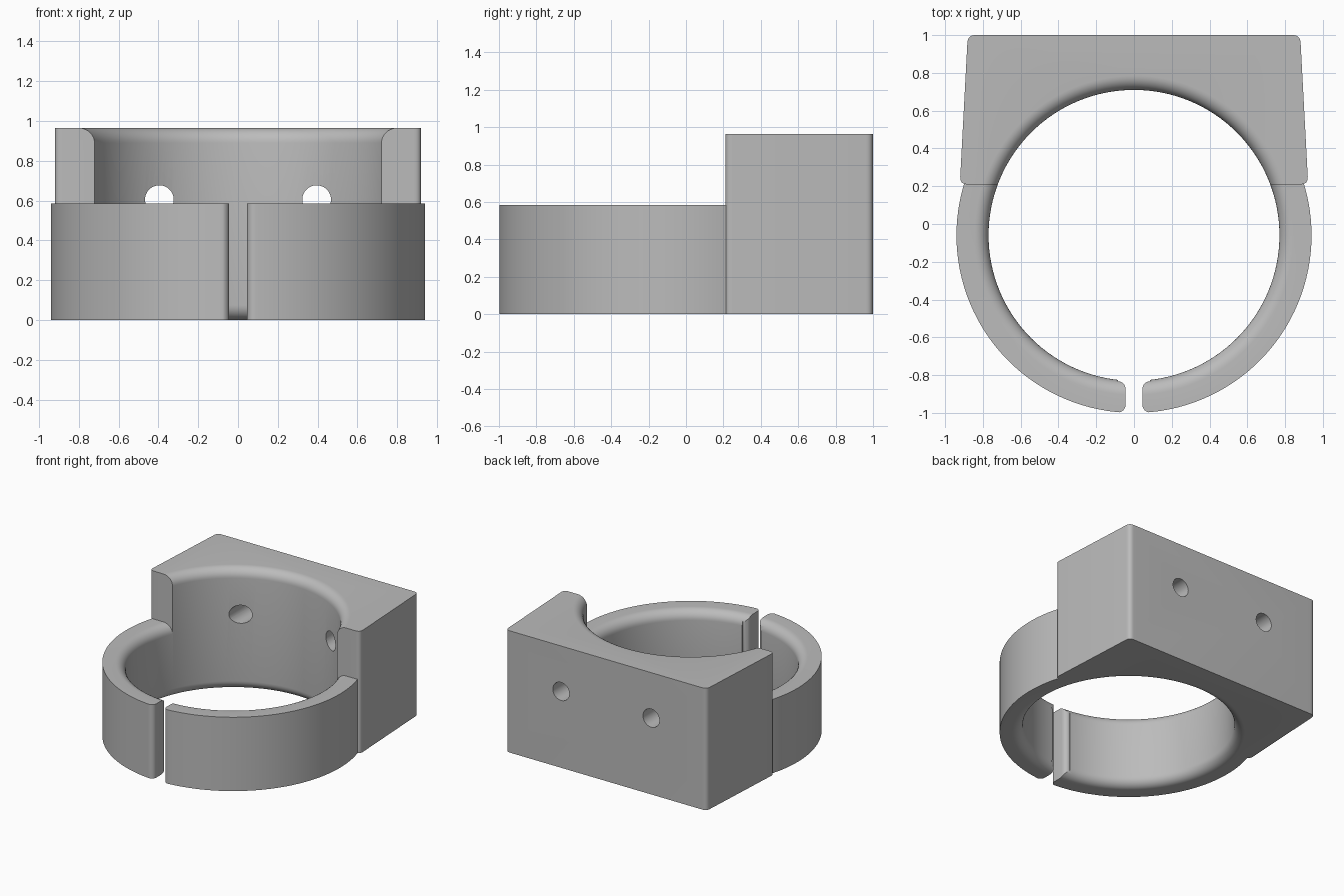
import bpy, bmesh
from math import sin, cos, pi
from mathutils import Vector

if "Cube" in bpy.data.objects:
    bpy.data.objects.remove(bpy.data.objects["Cube"])

CY = -0.06                 # y of the bore axis
R_IN, R_OUT = 0.77, 0.94
FILLET = 0.075
RING_H, BLOCK_H = 0.585, 0.965
SPLIT_Y = 0.21             # front face of the block
SEG = 128

grey = bpy.data.materials.new("plain grey")
grey.use_nodes = True
colour = (0.5, 0.5, 0.5, 1)
grey.diffuse_color = colour
grey.node_tree.nodes["Principled BSDF"].inputs["Base Color"].default_value = colour


def finish(name, bm):
    bmesh.ops.recalc_face_normals(bm, faces=bm.faces)
    mesh = bpy.data.meshes.new(name)
    bm.to_mesh(mesh)
    bm.free()
    mesh.materials.append(grey)
    obj = bpy.data.objects.new(name, mesh)
    bpy.context.collection.objects.link(obj)
    return obj


def lathe(name, profile):
    """Turn a closed (radius, z) profile about the bore axis."""
    bm = bmesh.new()
    rings = []
    for i in range(SEG):
        a = 2 * pi * i / SEG
        rings.append([bm.verts.new((r * cos(a), CY + r * sin(a), z)) for r, z in profile])
    n = len(profile)
    for i in range(SEG):
        p, q = rings[i], rings[(i + 1) % SEG]
        for j in range(n):
            k = (j + 1) % n
            bm.faces.new((p[j], q[j], q[k], p[k]))
    return finish(name, bm)


def extrude(name, outline, z0, z1):
    bm = bmesh.new()
    face = bm.faces.new([bm.verts.new((x, y, z0)) for x, y in outline])
    new = bmesh.ops.extrude_face_region(bm, geom=[face])["geom"]
    bmesh.ops.translate(bm, vec=(0, 0, z1 - z0),
                        verts=[v for v in new if isinstance(v, bmesh.types.BMVert)])
    return finish(name, bm)


def arc(cx, cy, r, a0, a1, n=8):
    return [(cx + r * cos(a0 + (a1 - a0) * i / n), cy + r * sin(a0 + (a1 - a0) * i / n))
            for i in range(n + 1)]


def rounded(points, radius):
    """Round every corner of a polygon with a quadratic blend."""
    out = []
    for i, p in enumerate(points):
        p = Vector(p)
        a = p + (Vector(points[i - 1]) - p).normalized() * radius
        b = p + (Vector(points[(i + 1) % len(points)]) - p).normalized() * radius
        for s in range(9):
            t = s / 8
            q = a * (1 - t) ** 2 + p * (2 * t * (1 - t)) + b * t * t
            out.append((q.x, q.y))
    return out


def bore_side(height):
    """Bore wall from bottom to top, flaring out at both rims."""
    c = R_IN + FILLET
    return (arc(c, FILLET, FILLET, 1.5 * pi, pi)
            + arc(c, height - FILLET, FILLET, pi, pi / 2))


def cut(obj, cutter):
    mod = obj.modifiers.new("cut", 'BOOLEAN')
    mod.operation = 'DIFFERENCE'
    mod.solver = 'EXACT'
    mod.object = cutter
    bpy.context.view_layer.objects.active = obj
    bpy.ops.object.modifier_apply(modifier=mod.name)
    bpy.data.objects.remove(cutter)


# Split clamp ring
ring = lathe("clamp_ring", bore_side(RING_H) + [(R_OUT, RING_H), (R_OUT, 0)])
back = SPLIT_Y + 0.005
cut(ring, extrude("back_cutter", [(-2, back), (2, back), (2, 2), (-2, 2)], -1, 2))

# Front gap with rounded ends
g, c = 0.045, 0.04
y_out, y_in = CY - R_OUT + 0.002, CY - R_IN - 0.003
right = (arc(g + c, y_out + c, c, 1.5 * pi, pi) + arc(g + c, y_in - c, c, pi, pi / 2))
edge = [(g + c, y_out - 0.1)] + right + [(g + c, y_in + 0.1)]
cut(ring, extrude("gap_cutter", edge + [(-x, y) for x, y in reversed(edge)], -1, 2))

# Tapered mounting block with the bore through it
plan = [(-0.922, SPLIT_Y), (0.922, SPLIT_Y), (0.88, 1), (-0.88, 1)]
block = extrude("mounting_block", rounded(plan, 0.04), 0, BLOCK_H)
flare = R_IN + FILLET
cut(block, lathe("bore_cutter", [(0.1, -0.1), (flare, -0.1)] + bore_side(BLOCK_H)
                 + [(flare, BLOCK_H + 0.1), (0.1, BLOCK_H + 0.1)]))

# Two screw holes through the back
for x in (-0.395, 0.395):
    bpy.ops.mesh.primitive_cylinder_add(vertices=40, radius=0.072, depth=2,
                                        location=(x, 1, 0.605), rotation=(pi / 2, 0, 0))
    cut(block, bpy.context.object)

# Smooth shading with crisp edges
bpy.ops.object.select_all(action='DESELECT')
for obj in (ring, block):
    obj.select_set(True)
bpy.context.view_layer.objects.active = block
bpy.ops.object.shade_smooth_by_angle(angle=pi / 6)
